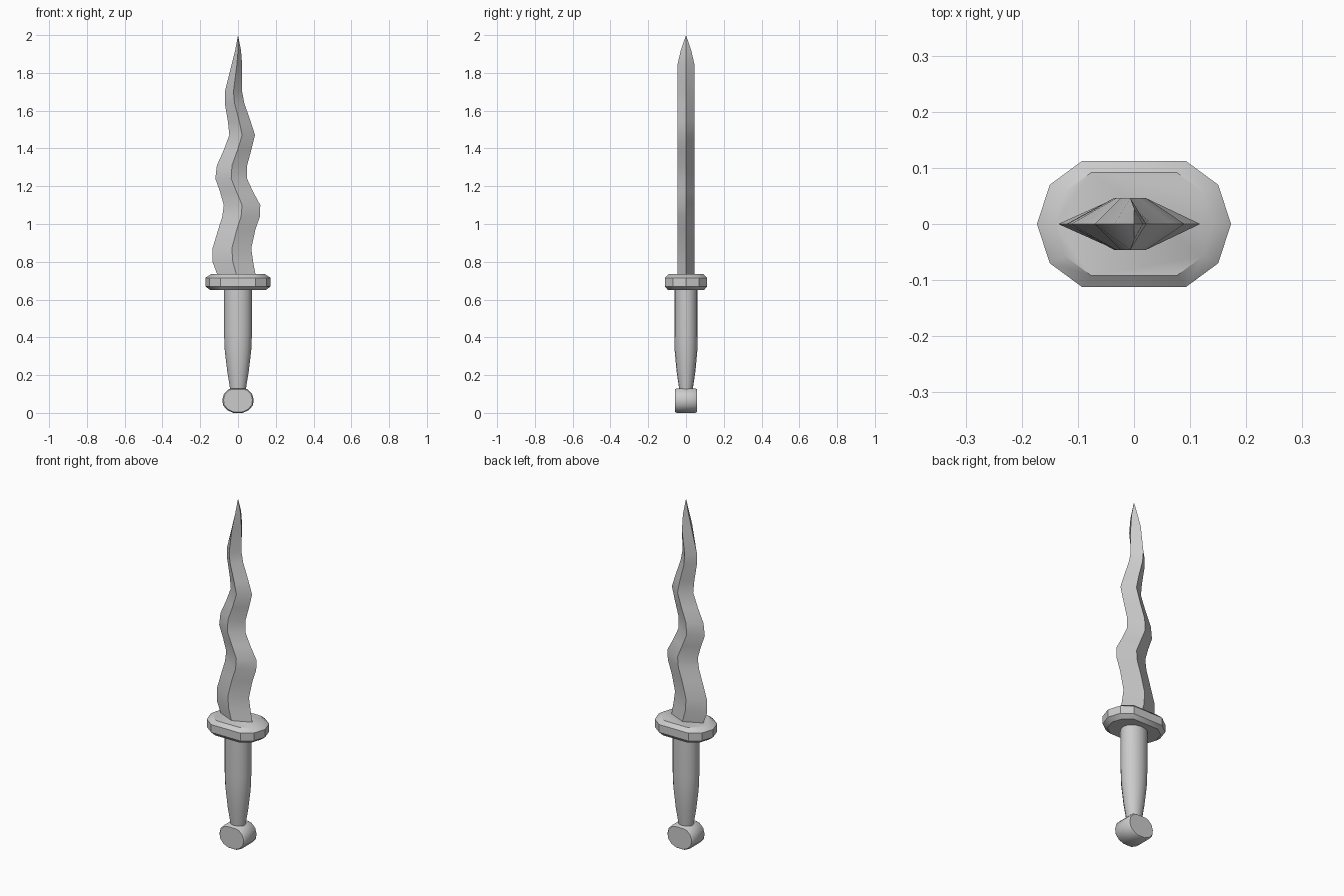
import bpy
import bmesh
import math

default_cube = bpy.data.objects.get("Cube")
if default_cube:
    bpy.data.objects.remove(default_cube, do_unlink=True)

GREY = (0.6, 0.6, 0.6, 1.0)
steel = bpy.data.materials.new("grey steel")
steel.use_nodes = True
steel.diffuse_color = GREY
steel.node_tree.nodes["Principled BSDF"].inputs["Base Color"].default_value = GREY


def loft(name, rings, sharp_angle):
    """Skin a stack of equal-length closed rings and cap both ends."""
    bm = bmesh.new()
    loops = [[bm.verts.new(point) for point in ring] for ring in rings]
    count = len(loops[0])
    for lower, upper in zip(loops, loops[1:]):
        for i in range(count):
            j = (i + 1) % count
            bm.faces.new((lower[i], lower[j], upper[j], upper[i]))
    bm.faces.new(loops[0][::-1])
    bm.faces.new(loops[-1])
    bmesh.ops.remove_doubles(bm, verts=bm.verts[:], dist=0.0005)
    bmesh.ops.recalc_face_normals(bm, faces=bm.faces[:])
    mesh = bpy.data.meshes.new(name)
    bm.to_mesh(mesh)
    bm.free()
    obj = bpy.data.objects.new(name, mesh)
    bpy.context.collection.objects.link(obj)
    mesh.materials.append(steel)
    bpy.ops.object.select_all(action="DESELECT")
    obj.select_set(True)
    bpy.context.view_layer.objects.active = obj
    bpy.ops.object.shade_smooth_by_angle(angle=math.radians(sharp_angle))
    return obj


# Wavy blade: height, left edge, right edge; the ridge runs midway
blade_stations = [
    (0.72, -0.105, 0.095), (0.80, -0.135, 0.08), (0.87, -0.135, 0.07),
    (0.97, -0.105, 0.092), (1.04, -0.083, 0.116), (1.10, -0.075, 0.118),
    (1.17, -0.095, 0.08), (1.24, -0.12, 0.048), (1.31, -0.112, 0.048),
    (1.39, -0.076, 0.07), (1.47, -0.046, 0.09), (1.54, -0.053, 0.068),
    (1.64, -0.07, 0.033), (1.70, -0.07, 0.022), (1.84, -0.035, 0.022),
    (1.92, -0.015, 0.016), (2.0, 0, 0),
]


def blade_ring(z, left, right):
    ridge = (left + right) / 2
    depth = 0.046 * min(1, (2 - z) / 0.16) ** 0.75
    return [(right, 0, z), (ridge, depth, z), (left, 0, z), (ridge, -depth, z)]


loft("blade", [blade_ring(*station) for station in blade_stations], 30)

# Ten-sided guard with chamfered rims
quarter = [(0.173, 0), (0.15, 0.07), (0.093, 0.112)]
half = quarter + [(-x, y) for x, y in reversed(quarter)]
outline = half + [(x, -y) for x, y in half[-2:0:-1]]


def guard_ring(z, scale):
    return [(x * scale, y * scale, z) for x, y in outline]


loft("guard", [guard_ring(0.65, 0.85), guard_ring(0.67, 1),
               guard_ring(0.715, 1), guard_ring(0.735, 0.82)], 35)

# Oval grip tapering to the pommel
SIDES = 16
grip_profile = [(0.11, 0.04, 0.035), (0.14, 0.044, 0.038), (0.22, 0.057, 0.05),
                (0.33, 0.07, 0.06), (0.42, 0.074, 0.062), (0.66, 0.074, 0.062)]
angles = [math.tau * i / SIDES for i in range(SIDES)]
loft("grip", [[(rx * math.cos(a), ry * math.sin(a), z) for a in angles]
              for z, rx, ry in grip_profile], 40)

# Rounded pommel, extruded front to back with softened rims
right_side = [(0.025, 0), (0.058, 0.015), (0.079, 0.04), (0.083, 0.07),
              (0.075, 0.1), (0.05, 0.125), (0.03, 0.13)]
pommel_outline = right_side + [(-x, z) for x, z in reversed(right_side)]


def pommel_ring(y, scale):
    return [(x * scale, y, 0.066 + (z - 0.066) * scale) for x, z in pommel_outline]


loft("pommel", [pommel_ring(-0.058, 0.92), pommel_ring(-0.05, 1),
                pommel_ring(0.05, 1), pommel_ring(0.058, 0.92)], 40)
